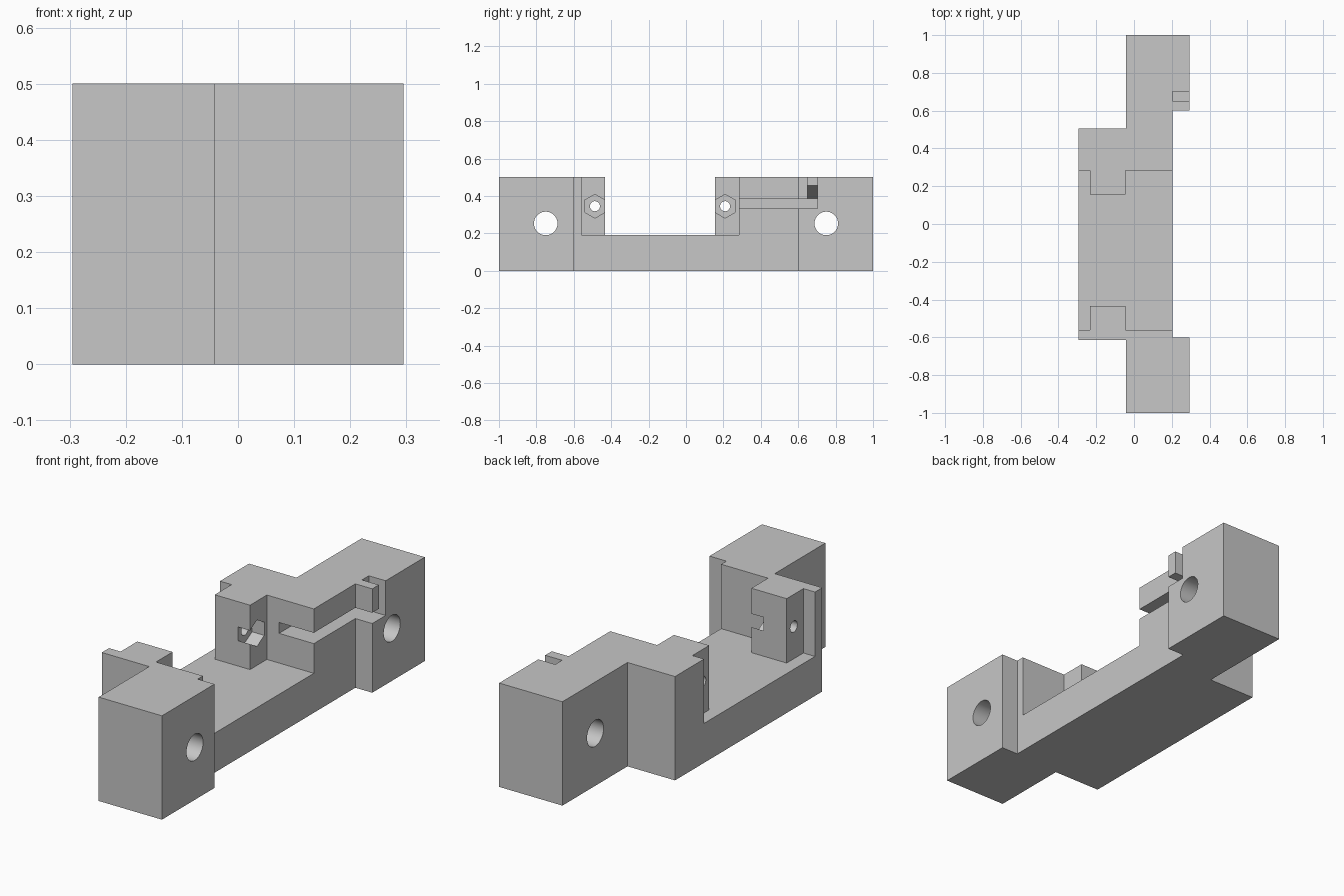
import bpy
import bmesh
import math

old = bpy.data.objects.get("Cube")
if old:
    bpy.data.objects.remove(old, do_unlink=True)

grey = bpy.data.materials.new("light grey")
grey.use_nodes = True
colour = (0.57, 0.57, 0.57, 1)
grey.diffuse_color = colour
grey.node_tree.nodes["Principled BSDF"].inputs["Base Color"].default_value = colour


def prism(name, points, axis, low, high):
    """Extrude a 2D outline along an axis; points are the other two coordinates in order."""
    def place(p, h):
        co = list(p)
        co.insert("xyz".index(axis), h)
        return co
    bm = bmesh.new()
    face = bm.faces.new([bm.verts.new(place(p, low)) for p in points])
    new = bmesh.ops.extrude_face_region(bm, geom=[face])["geom"]
    for v in new:
        if isinstance(v, bmesh.types.BMVert):
            v.co["xyz".index(axis)] = high
    bmesh.ops.recalc_face_normals(bm, faces=bm.faces)
    mesh = bpy.data.meshes.new(name)
    bm.to_mesh(mesh)
    bm.free()
    mesh.materials.append(grey)
    obj = bpy.data.objects.new(name, mesh)
    bpy.context.collection.objects.link(obj)
    return obj


def box(name, x, y, z):
    return prism(name, [(x[0], y[0]), (x[1], y[0]), (x[1], y[1]), (x[0], y[1])], "z", *z)


def ring(y, z, radius, sides):
    """Regular polygon in the yz plane with a corner at the top."""
    return [(y + radius * math.sin(math.tau * i / sides),
             z + radius * math.cos(math.tau * i / sides)) for i in range(sides)]


def cut(target, cutter):
    cutter.hide_render = True
    mod = target.modifiers.new("cut", "BOOLEAN")
    mod.operation = "DIFFERENCE"
    mod.solver = "EXACT"
    mod.object = cutter
    bpy.context.view_layer.objects.active = target
    bpy.ops.object.modifier_apply(modifier=mod.name)
    bpy.data.objects.remove(cutter, do_unlink=True)


# Stepped footprint with offset end blocks
back, mid, front, lug = -0.295, -0.042, 0.205, 0.295
body = prism("bracket_body", [
    (mid, -1), (lug, -1), (lug, -0.6), (front, -0.6), (front, 0.6), (lug, 0.6),
    (lug, 1), (mid, 1), (mid, 0.505), (back, 0.505), (back, -0.615), (mid, -0.615)],
    "z", 0, 0.5)

# Central pocket, leaving a clamping tab at each end
tab_back, tab_front = -0.233, -0.045
low_wall, low_tab, high_tab, high_wall = -0.56, -0.433, 0.156, 0.284
cut(body, prism("pocket_cutter", [
    (-0.5, low_wall), (tab_back, low_wall), (tab_back, low_tab), (tab_front, low_tab),
    (tab_front, low_wall), (0.5, low_wall), (0.5, high_wall), (tab_front, high_wall),
    (tab_front, high_tab), (tab_back, high_tab), (tab_back, high_wall), (-0.5, high_wall)],
    "z", 0.19, 0.7))

# Mounting holes through the end blocks
for y in (-0.75, 0.75):
    cut(body, prism("mount_hole_cutter", ring(y, 0.253, 0.063, 48), "x", -0.5, 0.5))

# Screw holes and hexagonal nut recesses in the tabs
for y in (-0.487, 0.209):
    cut(body, prism("screw_hole_cutter", ring(y, 0.345, 0.027, 32), "x", -0.4, 0.1))
    cut(body, prism("nut_recess_cutter", ring(y, 0.345, 0.0635, 6), "x", -0.11, 0.1))

# Cable slot, its exit notch and the sloped roof joining them
cut(body, box("slot_cutter", (0.02, 0.5), (0.25, 0.702), (0.333, 0.385)))
cut(body, box("notch_cutter", (front, 0.5), (0.65, 0.702), (0.36, 0.7)))
cut(body, prism("ramp_cutter", [
    (0.02, 0.36), (0.25, 0.36), (0.25, 0.455), (front, 0.455), (0.02, 0.385)],
    "y", 0.65, 0.702))

# Keep edges crisp and bores smooth
bpy.ops.object.select_all(action="DESELECT")
body.select_set(True)
bpy.context.view_layer.objects.active = body
bpy.ops.object.shade_smooth_by_angle(angle=math.radians(20))
